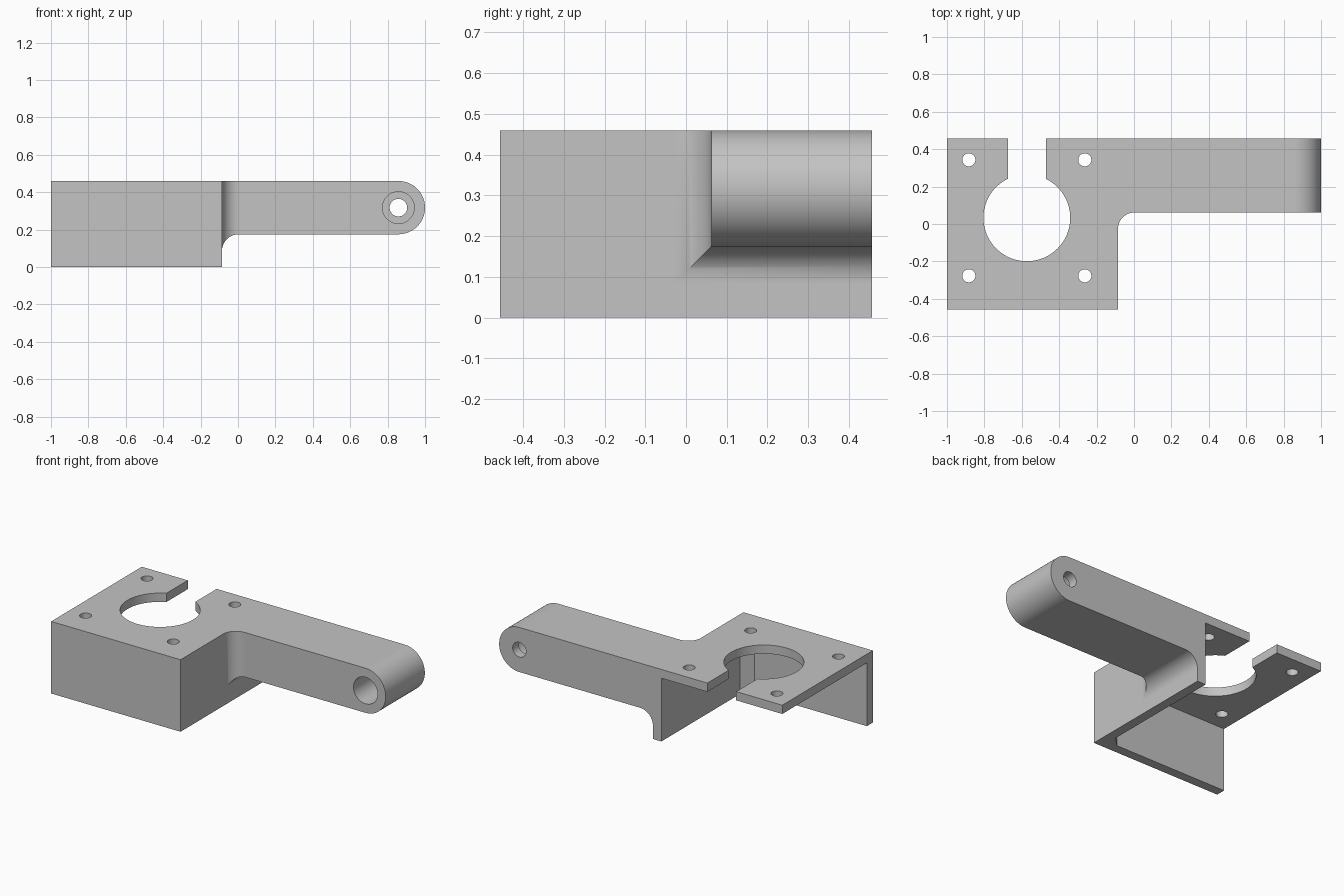
import bpy, bmesh
from math import sin, cos, pi, radians
from mathutils import Matrix

if "Cube" in bpy.data.objects:
    bpy.data.objects.remove(bpy.data.objects["Cube"], do_unlink=True)

grey = bpy.data.materials.new("matte_grey")
grey.use_nodes = True
grey.diffuse_color = (0.55, 0.55, 0.55, 1)
grey.node_tree.nodes["Principled BSDF"].inputs["Base Color"].default_value = (0.55, 0.55, 0.55, 1)

# Main dimensions
HALF, TOP = 0.457, 0.46
WALL, PLATE = 0.06, 0.056
LEFT, RIGHT = -1.0, -0.086
MOTOR_X, MOTOR_Y = -0.573, 0.033
ARM_Y, END_R, FILLET = 0.062, 0.1425, 0.09
EYE_X, EYE_Z = 1 - END_R, TOP - END_R


def finish(name, bm):
    bmesh.ops.remove_doubles(bm, verts=bm.verts, dist=1e-5)
    bmesh.ops.recalc_face_normals(bm, faces=bm.faces)
    mesh = bpy.data.meshes.new(name)
    bm.to_mesh(mesh)
    bm.free()
    mesh.materials.append(grey)
    ob = bpy.data.objects.new(name, mesh)
    bpy.context.collection.objects.link(ob)
    return ob


def prism(name, outline, z0, z1):
    bm = bmesh.new()
    face = bm.faces.new([bm.verts.new((x, y, z0)) for x, y in outline])
    top = bmesh.ops.extrude_face_region(bm, geom=[face])
    verts = [v for v in top["geom"] if isinstance(v, bmesh.types.BMVert)]
    bmesh.ops.translate(bm, verts=verts, vec=(0, 0, z1 - z0))
    return finish(name, bm)


def box(name, x0, x1, y0, y1, z0, z1):
    return prism(name, [(x0, y0), (x1, y0), (x1, y1), (x0, y1)], z0, z1)


def cylinder(name, centre, radius, depth, axis="Z", sides=64):
    bm = bmesh.new()
    matrix = Matrix.Translation(centre)
    if axis == "Y":
        matrix = matrix @ Matrix.Rotation(pi / 2, 4, "X")
    bmesh.ops.create_cone(bm, cap_ends=True, segments=sides, radius1=radius,
                          radius2=radius, depth=depth, matrix=matrix)
    return finish(name, bm)


def activate(ob):
    bpy.ops.object.select_all(action="DESELECT")
    ob.select_set(True)
    bpy.context.view_layer.objects.active = ob


def cut(ob, cutters):
    activate(ob)
    for cutter in cutters:
        cutter.hide_render = True
        mod = ob.modifiers.new("cut", "BOOLEAN")
        mod.operation, mod.solver, mod.object = "DIFFERENCE", "EXACT", cutter
        bpy.ops.object.modifier_apply(modifier=mod.name)
        bpy.data.objects.remove(cutter, do_unlink=True)


def smooth(ob):
    activate(ob)
    bpy.ops.object.shade_smooth_by_angle(angle=radians(30))
    mod = ob.modifiers.new("even_shading", "WEIGHTED_NORMAL")
    mod.keep_sharp = True


# Motor bracket: a block hollowed from the back, one side and below
bracket = box("motor_bracket", LEFT, RIGHT, -HALF, HALF, 0, TOP)
inner_x, inner_y, far = RIGHT - WALL, -HALF + WALL, 1.3
pocket = prism("pocket_cutter",
               [(-far, inner_y), (inner_x - WALL, inner_y), (inner_x, inner_y + WALL),
                (inner_x, far), (-far, far)], -0.2, TOP - PLATE)
cutters = [pocket,
           cylinder("pilot_cutter", (MOTOR_X, MOTOR_Y, TOP), 0.232, 0.4, sides=96),
           box("slot_cutter", MOTOR_X - 0.102, MOTOR_X + 0.102, MOTOR_Y, far, 0.3, 0.6)]
for sx in (-1, 1):
    for sy in (-1, 1):
        spot = (MOTOR_X + sx * 0.31, MOTOR_Y + sy * 0.31, TOP)
        cutters.append(cylinder("screw_cutter", spot, 0.035, 0.25, sides=32))
cut(bracket, cutters)
smooth(bracket)

# Arm: rectangular sections with a flared root and a rounded tip
sections = []
STEPS = 20
for i in range(STEPS + 1):
    a = pi / 2 * i / STEPS
    flare = FILLET * (1 - sin(a))
    sections.append((RIGHT + FILLET * (1 - cos(a)), ARM_Y - flare,
                     TOP - 2 * END_R - flare, TOP))
for i in range(STEPS + 1):
    a = pi / 2 * i / STEPS
    h = END_R * cos(a)
    sections.append((EYE_X + END_R * sin(a), ARM_Y, EYE_Z - h, EYE_Z + h))

bm = bmesh.new()
rings = [[bm.verts.new(p) for p in ((x, y, z0), (x, HALF, z0), (x, HALF, z1), (x, y, z1))]
         for x, y, z0, z1 in sections]
bm.faces.new(rings[0])
for r, s in zip(rings, rings[1:]):
    for k in range(4):
        n = (k + 1) % 4
        bm.faces.new((r[k], r[n], s[n], s[k]))
arm = finish("arm", bm)

# Stepped eye through the arm tip
lip = 0.06
cut(arm, [cylinder("bore_cutter", (EYE_X, HALF - lip - 0.4, EYE_Z), 0.085, 0.8, "Y"),
          cylinder("eye_cutter", (EYE_X, 0.3, EYE_Z), 0.047, 0.8, "Y", 48)])
smooth(arm)
